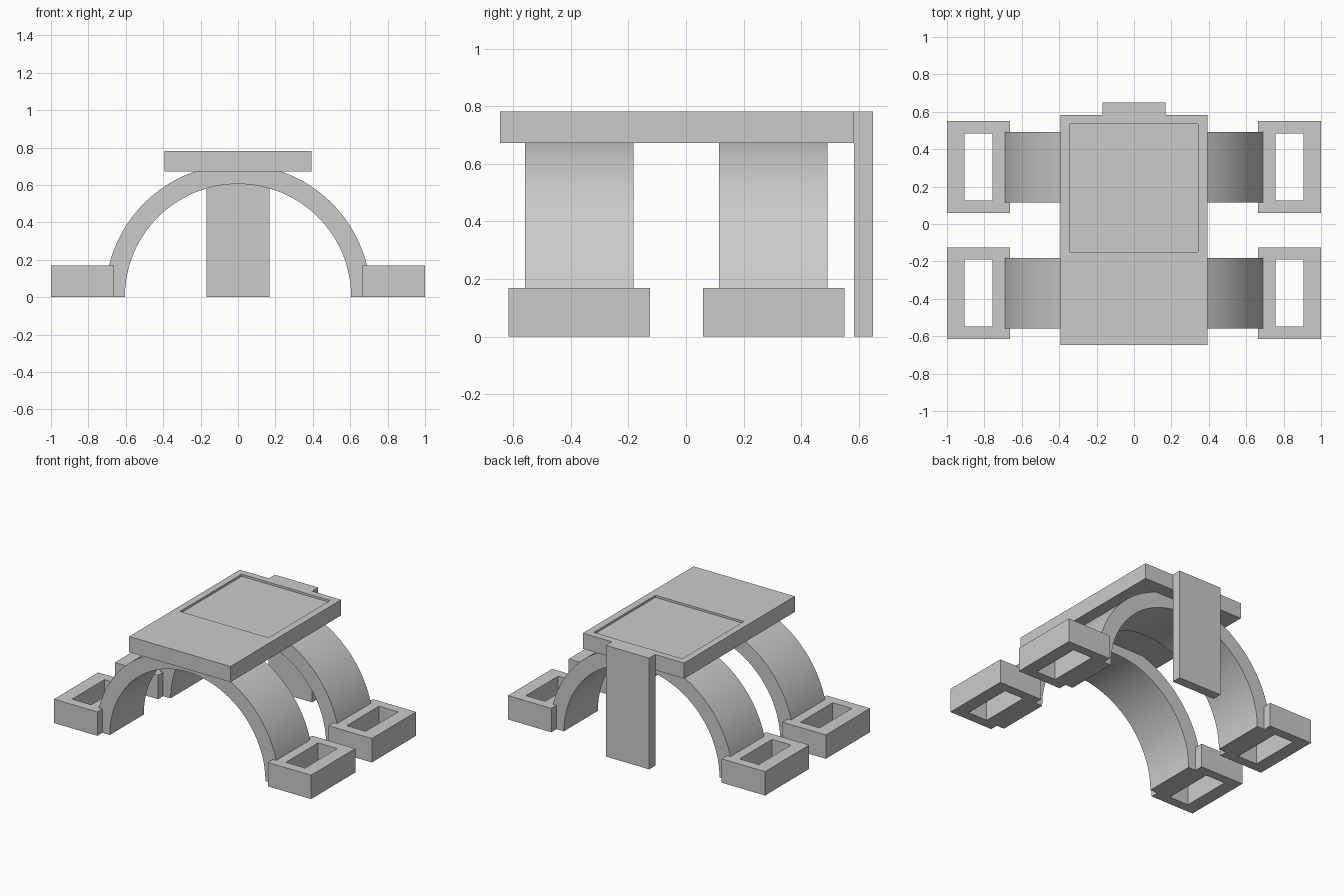
import bpy
import bmesh
from math import pi, cos, sin, radians

cube = bpy.data.objects.get("Cube")
if cube:
    bpy.data.objects.remove(cube, do_unlink=True)

# Single plain grey
grey = bpy.data.materials.new("plain_grey")
grey.use_nodes = True
grey.diffuse_color = (0.6, 0.6, 0.6, 1)
grey.node_tree.nodes["Principled BSDF"].inputs["Base Color"].default_value = (0.6, 0.6, 0.6, 1)


def finish(name, bm):
    bmesh.ops.recalc_face_normals(bm, faces=bm.faces)
    mesh = bpy.data.meshes.new(name)
    bm.to_mesh(mesh)
    bm.free()
    mesh.materials.append(grey)
    obj = bpy.data.objects.new(name, mesh)
    bpy.context.collection.objects.link(obj)
    return obj


def box(name, x, y, z):
    bm = bmesh.new()
    bmesh.ops.create_cube(bm, size=1)
    for v in bm.verts:
        v.co = [r[0] + (c + 0.5) * (r[1] - r[0]) for c, r in zip(v.co, (x, y, z))]
    return finish(name, bm)


def frame(name, outer, inner, z, floor=None):
    """Block with a rectangular opening: right through, or down to a floor."""
    bm = bmesh.new()

    def ring(rect, height):
        x0, x1, y0, y1 = rect
        return [bm.verts.new((x, y, height)) for x, y in
                ((x0, y0), (x1, y0), (x1, y1), (x0, y1))]

    low = z[0] if floor is None else floor
    rings = [ring(outer, z[0]), ring(outer, z[1]), ring(inner, z[1]), ring(inner, low)]
    pairs = list(zip(rings, rings[1:]))
    if floor is None:
        pairs.append((rings[3], rings[0]))
    else:
        bm.faces.new(rings[0])
        bm.faces.new(rings[3])
    for a, b in pairs:
        for i in range(4):
            j = (i + 1) % 4
            bm.faces.new((a[i], a[j], b[j], b[i]))
    return finish(name, bm)


def arch(name, r_in, r_out, y0, y1, steps=64):
    """Half ring standing on the ground, extruded along y."""
    bm = bmesh.new()
    rows = []
    for i in range(steps + 1):
        a = pi * i / steps
        rows.append([bm.verts.new((r * cos(a), y, r * sin(a))) for r, y in
                     ((r_in, y0), (r_out, y0), (r_out, y1), (r_in, y1))])
    for a, b in zip(rows, rows[1:]):
        for i in range(4):
            j = (i + 1) % 4
            bm.faces.new((a[i], a[j], b[j], b[i]))
    bm.faces.new(rows[0])
    bm.faces.new(rows[-1])
    obj = finish(name, bm)
    bpy.ops.object.select_all(action="DESELECT")
    obj.select_set(True)
    bpy.context.view_layer.objects.active = obj
    bpy.ops.object.shade_smooth_by_angle(angle=radians(30))


# Arched legs, each with a hollow foot at both ends
for end, y0 in (("front", -0.56), ("back", 0.115)):
    arch(end + "_arch", 0.605, 0.71, y0, y0 + 0.377)
    f0, f1 = y0 - 0.056, y0 + 0.435
    for side, s in (("left", 1), ("right", -1)):
        ox, ix = sorted((s * 0.663, s)), sorted((s * 0.757, s * 0.906))
        frame(f"{end}_{side}_foot", (*ox, f0, f1), (*ix, f0 + 0.067, f1 - 0.065), (0, 0.168))

# Table top with a shallow recessed panel
frame("top_slab", (-0.394, 0.394, -0.646, 0.583), (-0.346, 0.343, -0.15, 0.535),
      (0.672, 0.782), floor=0.767)

# Upright back post
box("back_post", (-0.169, 0.169), (0.583, 0.65), (0, 0.782))
